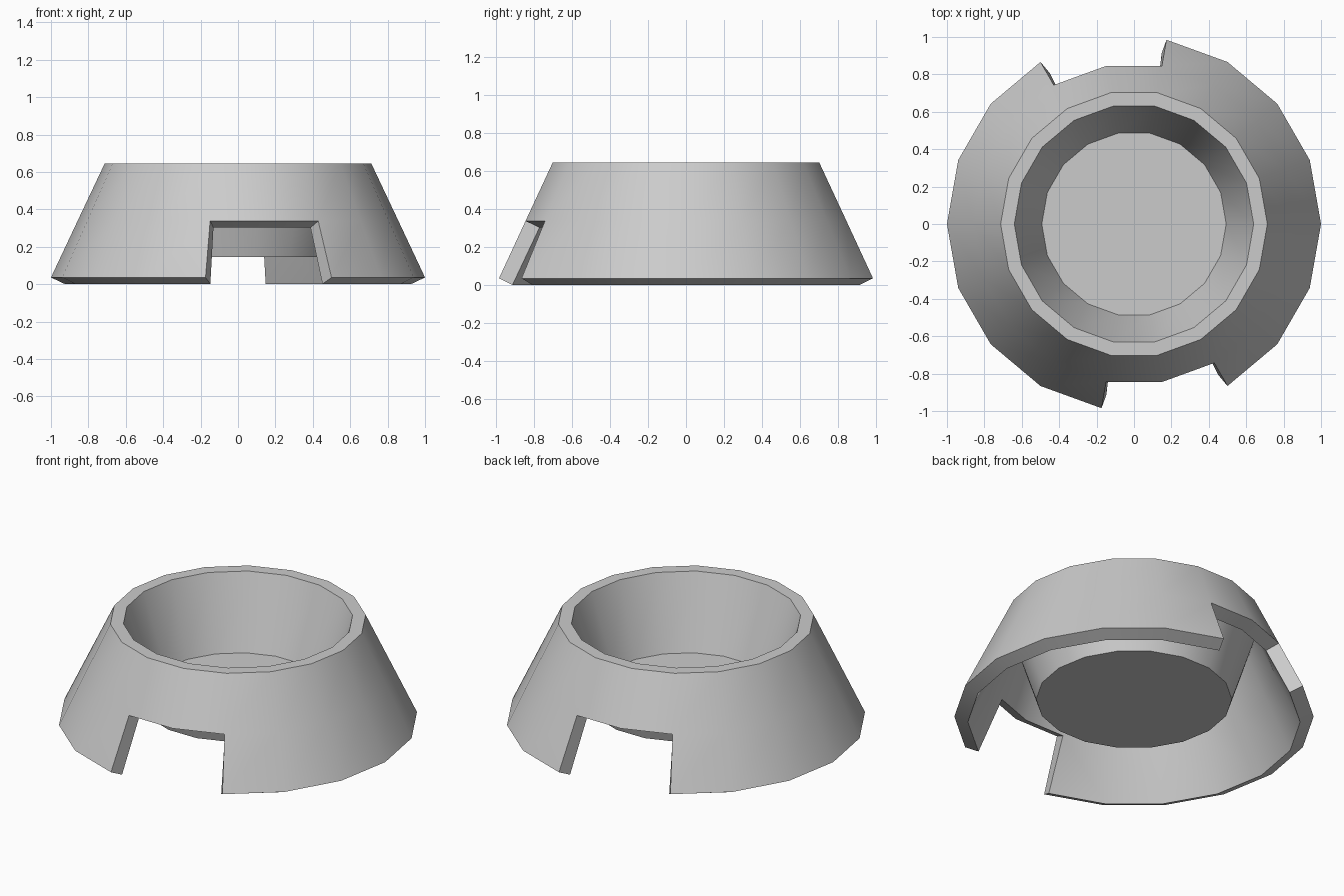
import bpy, bmesh, math

if "Cube" in bpy.data.objects:
    bpy.data.objects.remove(bpy.data.objects["Cube"])

SIDES = 18
# (radius, height): skirt foot, notch top, rim outside, rim inside, bowl floor
PROFILE = [(1.0, 0.036), (0.858, 0.338), (0.713, 0.645), (0.64, 0.645), (0.493, 0.211)]
NOTCHES = {4, 5, 13, 14}   # skirt segments left open at back and front

bm = bmesh.new()

# Rings of the bowl sheet
rings = []
for r, z in PROFILE:
    rings.append([bm.verts.new((r * math.cos(math.tau * i / SIDES),
                                r * math.sin(math.tau * i / SIDES), z))
                  for i in range(SIDES)])

# Skirt, rim and bowl wall, with the finger notches skipped
for level, (a, b) in enumerate(zip(rings, rings[1:])):
    for i in range(SIDES):
        if level == 0 and i in NOTCHES:
            continue
        j = (i + 1) % SIDES
        bm.faces.new((a[i], a[j], b[j], b[i]))

# Bowl floor
bm.faces.new(rings[-1])

# Remove the unattached vertices in the middle of each notch
bmesh.ops.delete(bm, geom=[v for v in bm.verts if not v.link_faces], context='VERTS')

mesh = bpy.data.meshes.new("pet_bowl")
bm.normal_update()
bm.to_mesh(mesh)
bm.free()
bowl = bpy.data.objects.new("pet_bowl", mesh)
bpy.context.collection.objects.link(bowl)
bpy.context.view_layer.objects.active = bowl
bowl.select_set(True)

# Wall thickness, grown inwards from the visible surface
solid = bowl.modifiers.new("thickness", 'SOLIDIFY')
solid.thickness = 0.083
solid.offset = -1
bpy.ops.object.modifier_apply(modifier=solid.name)
bpy.ops.object.shade_smooth_by_angle(angle=math.radians(30))
